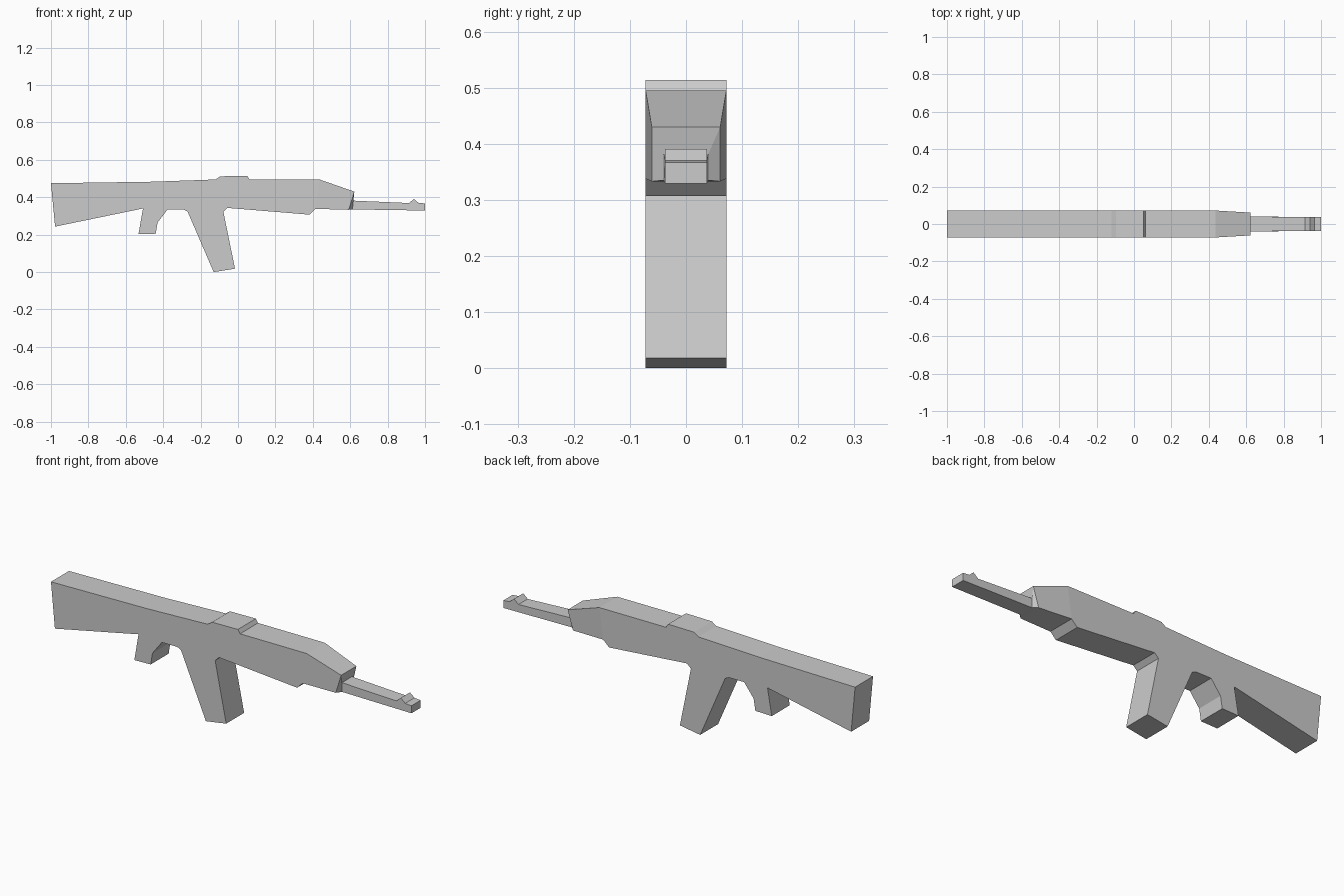
import bpy
import bmesh

if "Cube" in bpy.data.objects:
    bpy.data.objects.remove(bpy.data.objects["Cube"])

gray = bpy.data.materials.new("light gray")
gray.diffuse_color = (0.6, 0.6, 0.6, 1)
gray.use_nodes = True
gray.node_tree.nodes["Principled BSDF"].inputs["Base Color"].default_value = gray.diffuse_color

WIDE, NOSE, BARREL, TIP = 0.072, 0.061, 0.040, 0.037   # half widths

# Side outline, clockwise from the top of the butt: (x, z, half width)
stock_top = [(-1.0, 0.475, WIDE), (-0.46, 0.483, WIDE)]
receiver_top = [(-0.12, 0.495, WIDE), (-0.095, 0.512, WIDE),
                (0.05, 0.514, WIDE), (0.062, 0.495, WIDE), (0.436, 0.495, WIDE)]
nose_top = [(0.622, 0.43, NOSE)]
barrel = [(0.612, 0.382, BARREL), (0.915, 0.369, TIP), (0.94, 0.391, TIP),
          (0.965, 0.37, TIP), (1.0, 0.367, TIP), (1.0, 0.329, TIP),
          (0.612, 0.335, BARREL)]
nose_bottom = [(0.592, 0.333, NOSE)]
handguard_bottom = [(0.414, 0.338, WIDE), (0.382, 0.307, WIDE), (-0.056, 0.343, WIDE)]
magazine = [(-0.078, 0.322, WIDE), (-0.016, 0.018, WIDE),
            (-0.13, 0.0, WIDE), (-0.27, 0.324, WIDE)]
grip = [(-0.29, 0.334, WIDE), (-0.377, 0.334, WIDE), (-0.43, 0.265, WIDE),
        (-0.44, 0.205, WIDE), (-0.532, 0.203, WIDE), (-0.508, 0.34, WIDE)]
butt_bottom = [(-0.978, 0.243, WIDE)]

front = nose_top + barrel + nose_bottom
outline = (stock_top + receiver_top + front + handguard_bottom
           + magazine + grip + butt_bottom)
n = len(outline)
a = len(stock_top + receiver_top)     # index of the nose top
b = a + len(front) - 1                # index of the nose bottom

# Flat side panels: body, tapered nose, recessed collar, barrel
panels = [list(range(a)) + list(range(b + 1, n)),
          [a - 1, a, b, b + 1],
          [a, a + 1, b - 1, b],
          list(range(a + 1, b))]

bm = bmesh.new()
sides = [[bm.verts.new((x, s * w, z)) for x, z, w in outline] for s in (-1, 1)]
for side in sides:
    for panel in panels:
        bm.faces.new([side[i] for i in panel])
# Rim joining the two sides
for i in range(n):
    j = (i + 1) % n
    bm.faces.new((sides[0][i], sides[0][j], sides[1][j], sides[1][i]))
bmesh.ops.recalc_face_normals(bm, faces=bm.faces)

mesh = bpy.data.meshes.new("rifle_body")
bm.to_mesh(mesh)
bm.free()
mesh.materials.append(gray)
bpy.context.collection.objects.link(bpy.data.objects.new("rifle_body", mesh))
